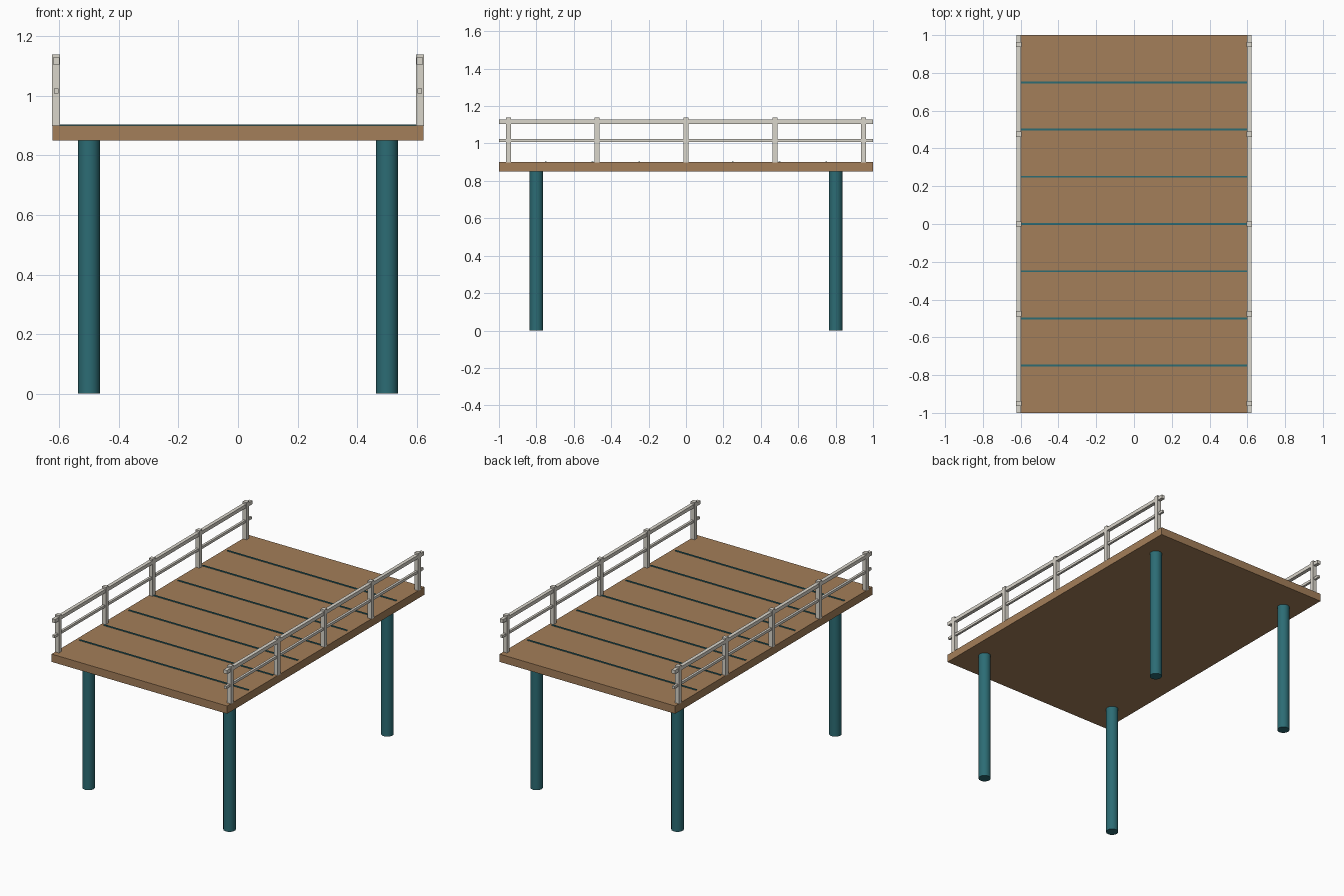
import bpy
import math

if "Cube" in bpy.data.objects:
    bpy.data.objects.remove(bpy.data.objects["Cube"])


def material(name, color):
    m = bpy.data.materials.new(name)
    m.diffuse_color = (*color, 1)
    m.use_nodes = True
    m.node_tree.nodes["Principled BSDF"].inputs["Base Color"].default_value = m.diffuse_color
    return m


WOOD = material("wood_brown", (0.37, 0.21, 0.10))
TEAL = material("teal_paint", (0.025, 0.15, 0.175))
PALE = material("pale_rail", (0.70, 0.67, 0.60))


def finish(name, mat):
    obj = bpy.context.object
    obj.name = name
    obj.data.materials.append(mat)
    return obj


def box(name, center, size, mat):
    bpy.ops.mesh.primitive_cube_add(size=1, location=center)
    obj = finish(name, mat)
    obj.scale = size
    bpy.ops.object.transform_apply(location=False, rotation=False, scale=True)
    return obj


# Deck slab
box("deck", (0, 0, 0.875), (1.246, 2.0, 0.05), WOOD)

# Thin raised strips marking the plank seams
for i in range(-3, 4):
    box(f"deck_seam_{i + 4}", (0, i * 0.25, 0.90), (1.2, 0.01, 0.008), TEAL)

# Round legs, ending just under the deck surface
for sx, side in ((-1, "left"), (1, "right")):
    for sy, end in ((-1, "front"), (1, "back")):
        bpy.ops.mesh.primitive_cylinder_add(
            vertices=32, radius=0.0365, depth=0.895,
            location=(sx * 0.5, sy * 0.8, 0.4475))
        finish(f"{end}_{side}_leg", TEAL)
        bpy.ops.object.shade_smooth_by_angle(angle=math.radians(40))

# Railings on both long sides: five posts and two rails each
for sx, side in ((-1, "left"), (1, "right")):
    x = sx * 0.61
    for i in range(-2, 3):
        box(f"{side}_rail_post_{i + 3}", (x, i * 0.475, 1.0185),
            (0.027, 0.027, 0.241), PALE)
    box(f"{side}_top_rail", (x, 0, 1.116), (0.023, 2.0, 0.023), PALE)
    box(f"{side}_middle_rail", (x, 0, 1.016), (0.015, 2.0, 0.016), PALE)
